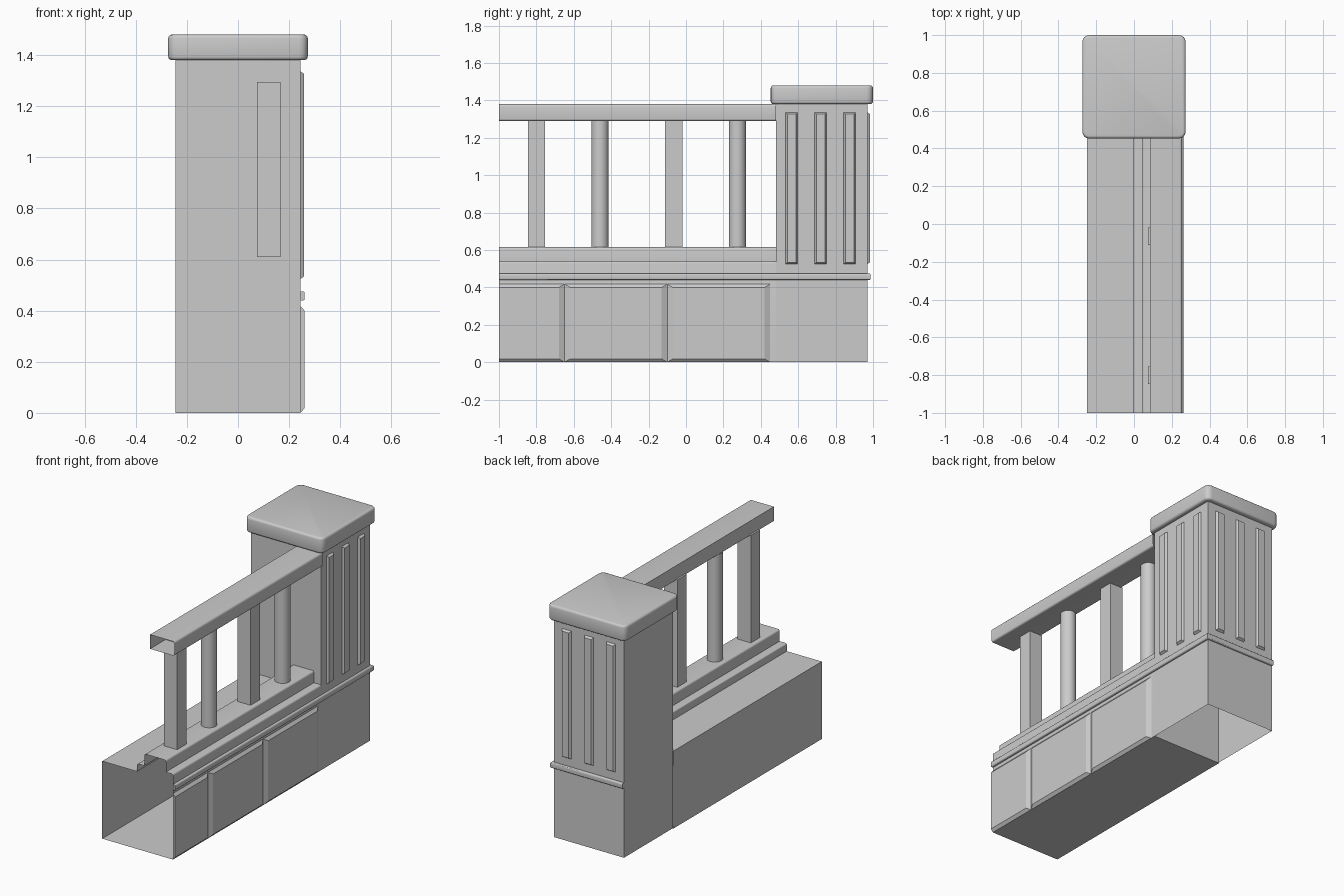
import bpy
import bmesh
from math import radians, cos, sin, pi
from mathutils import Vector

if "Cube" in bpy.data.objects:
    bpy.data.objects.remove(bpy.data.objects["Cube"], do_unlink=True)

stone = bpy.data.materials.new("grey_stone")
stone.use_nodes = True
GREY = (0.6, 0.6, 0.6, 1)
stone.diffuse_color = GREY
stone.node_tree.nodes["Principled BSDF"].inputs["Base Color"].default_value = GREY

FRONT, POST_FRONT, POST_BACK, SIDE = -1.0, 0.48, 0.97, 0.245
POST_MID = (POST_FRONT + POST_BACK) / 2
BALUSTER_X = 0.12


def finish(name, bm, angle=35):
    """Turn a bmesh into a shaded object with the stone material."""
    bmesh.ops.recalc_face_normals(bm, faces=bm.faces[:])
    mesh = bpy.data.meshes.new(name)
    bm.to_mesh(mesh)
    bm.free()
    mesh.materials.append(stone)
    obj = bpy.data.objects.new(name, mesh)
    bpy.context.collection.objects.link(obj)
    bpy.ops.object.select_all(action="DESELECT")
    obj.select_set(True)
    bpy.context.view_layer.objects.active = obj
    bpy.ops.object.shade_smooth_by_angle(angle=radians(angle))
    return obj


def rounded(points, steps=3):
    """Expand (x, z, radius) corners into a profile with rounded corners."""
    out = []
    for i, (x, z, r) in enumerate(points):
        p = Vector((x, z))
        if not r:
            out.append(p)
            continue
        a = p + (Vector(points[i - 1][:2]) - p).normalized() * r
        b = p + (Vector(points[(i + 1) % len(points)][:2]) - p).normalized() * r
        for k in range(steps + 1):
            t = k / steps
            out.append(a * (1 - t) ** 2 + p * 2 * t * (1 - t) + b * t * t)
    return out


def sweep(name, profile, stations, closed=False, capped=False):
    """Carry a profile of (offset, height) through (origin, direction) stations."""
    bm = bmesh.new()
    rings = [[bm.verts.new((ox + dx * p[0], oy + dy * p[0], p[1])) for p in profile]
             for (ox, oy), (dx, dy) in stations]
    n = len(profile)
    for a, b in zip(rings, rings[1:]):
        for i in range(n if closed else n - 1):
            j = (i + 1) % n
            bm.faces.new((a[i], a[j], b[j], b[i]))
    if capped:
        bm.faces.new(rings[0])
        bm.faces.new(rings[-1])
    return finish(name, bm)


def plate(name, axis, u, z, base, depth, slope_u, slope_z):
    """Raised panel with sloped borders, facing +x or +y."""
    bm = bmesh.new()

    def ring(d, su0, su1, sz):
        corners = [(u[0] + su0, z[0] + sz), (u[1] - su1, z[0] + sz),
                   (u[1] - su1, z[1] - sz), (u[0] + su0, z[1] - sz)]
        return [bm.verts.new((d, a, h) if axis == "x" else (a, d, h)) for a, h in corners]

    low = ring(base, 0, 0, 0)
    top = ring(base + depth, *slope_u, slope_z)
    bm.faces.new(top)
    for i in range(4):
        j = (i + 1) % 4
        bm.faces.new((low[i], low[j], top[j], top[i]))
    return finish(name, bm, 20)


def box(name, x, y, z, open_bottom=False, corner=0, edge=0):
    """Box between limits, with optional rounded corners and rims."""
    bm = bmesh.new()
    bmesh.ops.create_cube(bm, size=1)
    for v in bm.verts:
        v.co = [lim[0] + (c + 0.5) * (lim[1] - lim[0]) for c, lim in zip(v.co, (x, y, z))]
    if corner:
        upright = [e for e in bm.edges if abs(e.verts[0].co.z - e.verts[1].co.z) > 0.01]
        bmesh.ops.bevel(bm, geom=upright, offset=corner, segments=4, profile=0.5, affect="EDGES")
    if edge:
        rims = [e for e in bm.edges if abs(e.verts[0].co.z - e.verts[1].co.z) < 0.001]
        bmesh.ops.bevel(bm, geom=rims, offset=edge, segments=3, profile=0.5, affect="EDGES")
    if open_bottom:
        floor = [f for f in bm.faces if f.normal.z < -0.9 or f.calc_center_median().z < z[0] + 1e-5]
        bmesh.ops.delete(bm, geom=floor, context="FACES")
    return finish(name, bm)


straight = [((0, FRONT), (1, 0)), ((0, POST_FRONT), (1, 0))]

# Hollow wall with a stepped coping, open at the front end
wall = [(SIDE, 0, 0), (-0.25, 0, 0), (-0.25, 0.49, 0), (-0.005, 0.49, 0),
        (-0.005, 0.54, 0.008), (0.045, 0.54, 0), (0.045, 0.615, 0.012),
        (0.195, 0.615, 0.012), (0.195, 0.54, 0), (SIDE, 0.54, 0.012)]
sweep("wall", rounded(wall), straight, closed=True)

# Raised stone panels along the outer side
joints = [FRONT, -0.65, -0.10, 0.45]
for i, (y0, y1) in enumerate(zip(joints, joints[1:])):
    plate(f"wall_panel_{i + 1}", "x", (y0, y1), (0, 0.418), SIDE, 0.015,
          (0 if i == 0 else 0.03, 0.03), 0.018)

# Moulding wrapping the outer side and the back
band = [(0, 0.44, 0), (0.016, 0.44, 0.008), (0.016, 0.475, 0.008), (0, 0.475, 0)]
sweep("moulding", rounded(band),
      [((SIDE, FRONT), (1, 0)), ((SIDE, POST_BACK), (1, 1)), ((-SIDE, POST_BACK), (0, 1))],
      capped=True)

# Hand rail, a hollow channel open at the front end
rail = [(0.085, 1.29, 0), (0.255, 1.29, 0.012), (0.255, 1.38, 0.015), (0.085, 1.38, 0)]
sweep("hand_rail", rounded(rail), straight, closed=True)

# Balusters, alternating square and round
R = 0.046
for i, y in enumerate((-0.80, -0.46, -0.065, 0.275)):
    if i % 2 == 0:
        box(f"square_baluster_{i + 1}", (BALUSTER_X - R, BALUSTER_X + R), (y - R, y + R), (0.61, 1.295))
    else:
        circle = [(BALUSTER_X + R * cos(a), y + R * sin(a))
                  for a in (2 * pi * k / 24 for k in range(24))]
        bm = bmesh.new()
        low, top = ([bm.verts.new((px, py, h)) for px, py in circle] for h in (0.61, 1.295))
        for k in range(24):
            bm.faces.new((low[k], low[k - 1], top[k - 1], top[k]))
        finish(f"round_baluster_{i + 1}", bm)

# Post with its cap
box("post", (-SIDE, SIDE), (POST_FRONT, POST_BACK), (0, 1.385), open_bottom=True)
box("post_cap", (-0.273, 0.273), (0.453, 1.0), (1.38, 1.48), corner=0.035, edge=0.014)

# Raised fluting strips on the outer side and the back of the post
for i in (-1, 0, 1):
    for axis, mid, base in (("x", POST_MID - 0.005, SIDE), ("y", 0, POST_BACK)):
        c = mid + i * 0.155
        plate(f"{'side' if axis == 'x' else 'back'}_strip_{i + 2}", axis, (c - 0.032, c + 0.032),
              (0.525, 1.335), base, 0.014, (0.009, 0.009), 0.009)
